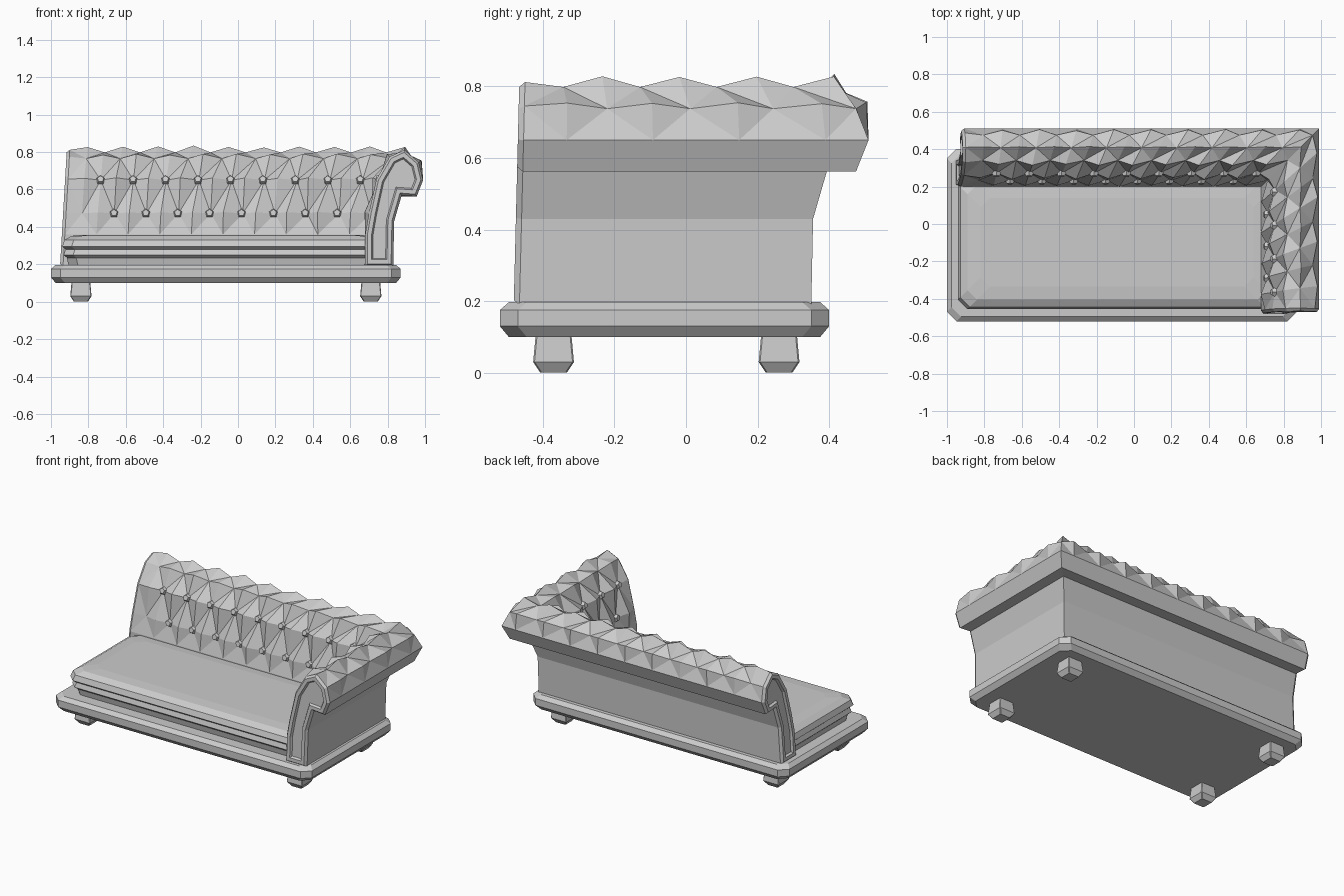
import bpy, bmesh, math, random
from mathutils import Vector

random.seed(4)
if "Cube" in bpy.data.objects:
    bpy.data.objects.remove(bpy.data.objects["Cube"])

grey = bpy.data.materials.new("plain grey")
grey.use_nodes = True
COLOUR = (0.6, 0.6, 0.6, 1)
grey.diffuse_color = COLOUR
grey.node_tree.nodes["Principled BSDF"].inputs["Base Color"].default_value = COLOUR


def finish(bm, name):
    bmesh.ops.recalc_face_normals(bm, faces=bm.faces)
    mesh = bpy.data.meshes.new(name)
    bm.to_mesh(mesh)
    bm.free()
    mesh.materials.append(grey)
    obj = bpy.data.objects.new(name, mesh)
    bpy.context.collection.objects.link(obj)
    return obj


def slab(name, x0, x1, y0, y1, cut, layers):
    """Stack of corner-cut rectangles; layers are (inset, height)."""
    bm = bmesh.new()
    rings = []
    for inset, z in layers:
        a, b, c, d = x0 + inset, x1 - inset, y0 + inset, y1 - inset
        outline = [(a + cut, c), (b - cut, c), (b, c + cut), (b, d - cut),
                   (b - cut, d), (a + cut, d), (a, d - cut), (a, c + cut)]
        rings.append([bm.verts.new((x, y, z)) for x, y in outline])
    for low, high in zip(rings, rings[1:]):
        for i in range(8):
            j = (i + 1) % 8
            bm.faces.new((low[i], low[j], high[j], high[i]))
    bm.faces.new(rings[0])
    bm.faces.new(rings[-1])
    return finish(bm, name)


# Plinth, seat cushion and feet
slab("base_plinth", -1, 0.87, -0.52, 0.40, 0.05,
     [(0.025, 0.10), (0, 0.13), (0, 0.175), (0.025, 0.197)])
slab("seat_cushion", -0.94, 0.76, -0.455, 0.26, 0.05,
     [(0.035, 0.19), (0.025, 0.235), (0.008, 0.25), (0.018, 0.28),
      (0, 0.295), (0.012, 0.33), (0.05, 0.352), (0.12, 0.358)])
for side, x in (("right", -0.84), ("left", 0.71)):
    for place, y in (("front", -0.37), ("back", 0.26)):
        slab(f"{place}_{side}_foot", x - 0.057, x + 0.057, y - 0.057, y + 0.057,
             0.004, [(0.02, 0), (0, 0.03), (0.007, 0.105)])

# Rolled back and arm: one profile (outward offset, height) swept round a mitre
PROFILE = [(0, 0.19), (0.005, 0.43), (0.045, 0.568), (0.125, 0.562),
           (0.16, 0.65), (0.137, 0.745), (0.06, 0.812), (-0.02, 0.775),
           (-0.09, 0.655), (-0.13, 0.475), (-0.15, 0.36), (-0.15, 0.19)]
ROWS = len(PROFILE)
CORNER, LAST = 19, 27
TUFTED = range(5, 10)


def row_normal(r):
    (u0, z0), (u1, z1) = PROFILE[r - 1], PROFILE[(r + 1) % ROWS]
    n = Vector((z1 - z0, u0 - u1))
    return n.normalized()


def place(c, u, z):
    lean = (z - 0.2) / 0.6
    if c <= CORNER:
        start = -0.935 + 0.035 * lean
        return Vector((start + (0.83 + u - start) * c / CORNER, 0.35 + u, z))
    end = -0.465 + 0.015 * lean
    t = (c - CORNER) / (LAST - CORNER)
    return Vector((0.83 + u, 0.35 + u + (end - 0.35 - u) * t, z))


def is_button(r, c):
    return (r + c) % 2 == 0


def tuft_depth(r, c):
    if r not in TUFTED or c in (0, LAST):
        return 0
    return -0.014 if is_button(r, c) else random.uniform(0.012, 0.024)


bm = bmesh.new()
grid = []
for c in range(LAST + 1):
    ring = []
    for r, (u, z) in enumerate(PROFILE):
        n = row_normal(r) * tuft_depth(r, c)
        ring.append(bm.verts.new(place(c, u + n.x, z + n.y)))
    grid.append(ring)
for c in range(LAST):
    for r in range(ROWS):
        s = (r + 1) % ROWS
        a, b, d, e = grid[c][r], grid[c + 1][r], grid[c + 1][s], grid[c][s]
        if r < 4 or r > 9:
            bm.faces.new((a, b, d, e))
        elif is_button(r, c):        # crease runs from button to button
            bm.faces.new((a, b, d))
            bm.faces.new((a, d, e))
        else:
            bm.faces.new((a, b, e))
            bm.faces.new((b, d, e))
caps = [bm.faces.new(grid[0]), bm.faces.new(grid[LAST])]
bmesh.ops.recalc_face_normals(bm, faces=bm.faces)
# Raised welt and sunk panel on both ends
for thickness, depth in ((0.012, 0.016), (0.022, 0), (0.008, -0.014)):
    bmesh.ops.inset_individual(bm, faces=caps, thickness=thickness, depth=depth,
                               use_even_offset=True)
finish(bm, "tufted_back_and_arm")

# Five-sided buttons in the tuft valleys
bm = bmesh.new()
for r in (8, 9):
    u, z = PROFILE[r]
    n = row_normal(r)
    for c in range(2, LAST):
        if not is_button(r, c) or c == CORNER:
            continue
        out = Vector((0, n.x, n.y)) if c < CORNER else Vector((n.x, 0, n.y))
        turn = out.to_track_quat('Z', 'Y').to_matrix().to_4x4()
        turn.translation = place(c, u, z) - out * 0.008
        bmesh.ops.create_cone(bm, cap_ends=True, segments=5, radius1=0.03,
                              radius2=0.018, depth=0.026, matrix=turn)
finish(bm, "tuft_buttons")
